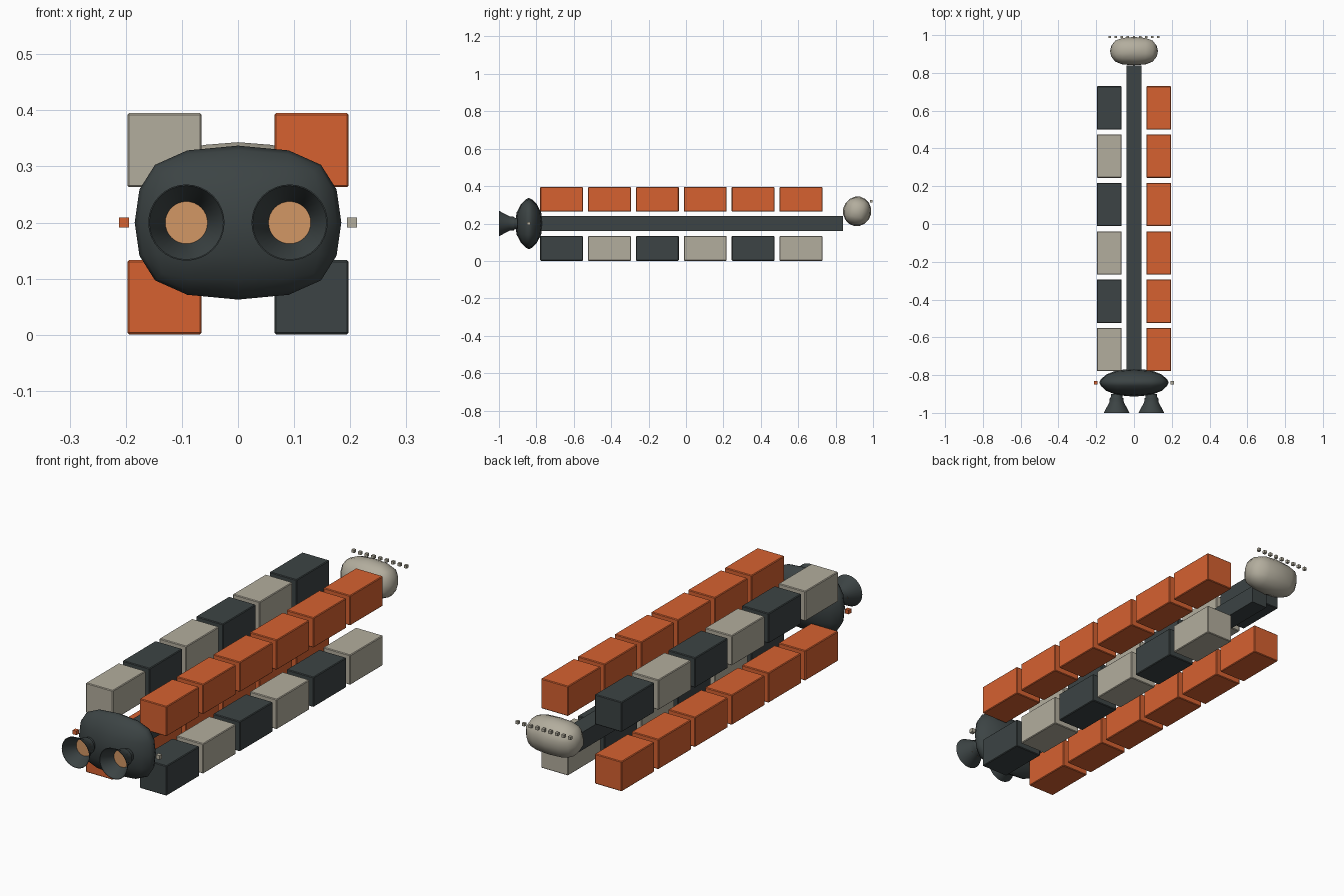
import bpy
import math

cube = bpy.data.objects.get("Cube")
if cube:
    bpy.data.objects.remove(cube, do_unlink=True)


def material(name, rgb):
    m = bpy.data.materials.new(name)
    m.use_nodes = True
    m.diffuse_color = (*rgb, 1)
    for node in m.node_tree.nodes:
        if node.type == 'BSDF_PRINCIPLED':
            node.inputs["Base Color"].default_value = (*rgb, 1)
    return m


ORANGE = material("orange", (0.67, 0.12, 0.03))
GREY = material("warm grey", (0.45, 0.42, 0.34))
DARK = material("dark slate", (0.045, 0.057, 0.058))
GLOW = material("amber", (0.65, 0.31, 0.13))


def box(name, centre, size, mat, bevel=0):
    bpy.ops.mesh.primitive_cube_add(size=1, location=centre)
    ob = bpy.context.object
    ob.name = name
    ob.scale = size
    bpy.ops.object.transform_apply(location=False, rotation=False, scale=True)
    ob.data.materials.append(mat)
    if bevel:
        mod = ob.modifiers.new("bevel", 'BEVEL')
        mod.width = bevel
        mod.segments = 1
    return ob


def pod(name, centre, size, mat, bevel, tilt=0):
    """Chamfered box softened by one level of subdivision."""
    ob = box(name, centre, size, mat, bevel)
    sub = ob.modifiers.new("soften", 'SUBSURF')
    sub.levels = sub.render_levels = 1
    ob.rotation_euler.x = math.radians(tilt)
    for p in ob.data.polygons:
        p.use_smooth = True
    return ob


def lathe(name, centre, profile, mat, sides=32):
    """Spin (radius, y) points around the y axis."""
    verts, faces = [], []
    for r, y in profile:
        for i in range(sides):
            a = math.tau * i / sides
            verts.append((r * math.cos(a), y, r * math.sin(a)))
    for k in range(len(profile) - 1):
        for i in range(sides):
            j = (i + 1) % sides
            faces.append((k * sides + i, (k + 1) * sides + i,
                          (k + 1) * sides + j, k * sides + j))
    mesh = bpy.data.meshes.new(name)
    mesh.from_pydata(verts, [], faces)
    ob = bpy.data.objects.new(name, mesh)
    bpy.context.collection.objects.link(ob)
    ob.location = centre
    mesh.materials.append(mat)
    bpy.ops.object.select_all(action='DESELECT')
    ob.select_set(True)
    bpy.context.view_layer.objects.active = ob
    bpy.ops.object.shade_smooth_by_angle(angle=math.radians(40))
    return ob


# Spine and the two end pods
box("spine", (0, 0.03, 0.2), (0.078, 1.62, 0.078), DARK)
pod("engine_pod", (0, -0.84, 0.2), (0.38, 0.16, 0.286), DARK, 0.072)
pod("tail_pod", (0, 0.915, 0.265), (0.262, 0.16, 0.168), GREY, 0.05, tilt=-12)

# Cargo containers: four rows of six
for side, x in (("left", 0.131), ("right", -0.131)):
    for level, z in (("lower", 0.067), ("upper", 0.329)):
        for i in range(6):
            if (side == "left") == (level == "upper"):
                mat = ORANGE
            elif level == "lower":
                mat = GREY if i % 2 else DARK
            else:
                mat = DARK if i % 2 else GREY
            box(f"container_{side}_{level}_{i + 1}", (x, -0.665 + 0.256 * i, z),
                (0.132, 0.229, 0.132), mat, 0.003)

# Flared nozzles with glowing discs, and side lamps
for side, s, lamp in (("left", 1, GREY), ("right", -1, ORANGE)):
    x = 0.092 * s
    lathe(f"nozzle_{side}", (x, 0, 0.2),
          [(0.029, -0.9), (0.034, -0.935), (0.068, -1.0), (0.066, -1.0),
           (0.038, -0.943), (0.036, -0.92)], DARK)
    bpy.ops.mesh.primitive_circle_add(vertices=32, radius=0.038, fill_type='NGON',
                                      location=(x, -0.942, 0.2),
                                      rotation=(math.pi / 2, 0, 0))
    disc = bpy.context.object
    disc.name = f"nozzle_glow_{side}"
    disc.data.materials.append(GLOW)
    box(f"lamp_{side}", (0.203 * s, -0.84, 0.2), (0.018, 0.018, 0.018), lamp)

# Row of small sensors behind the tail pod
for i in range(9):
    box(f"sensor_{i + 1}", (-0.128 + 0.032 * i, 0.99, 0.32),
        (0.013, 0.013, 0.013), GREY)
